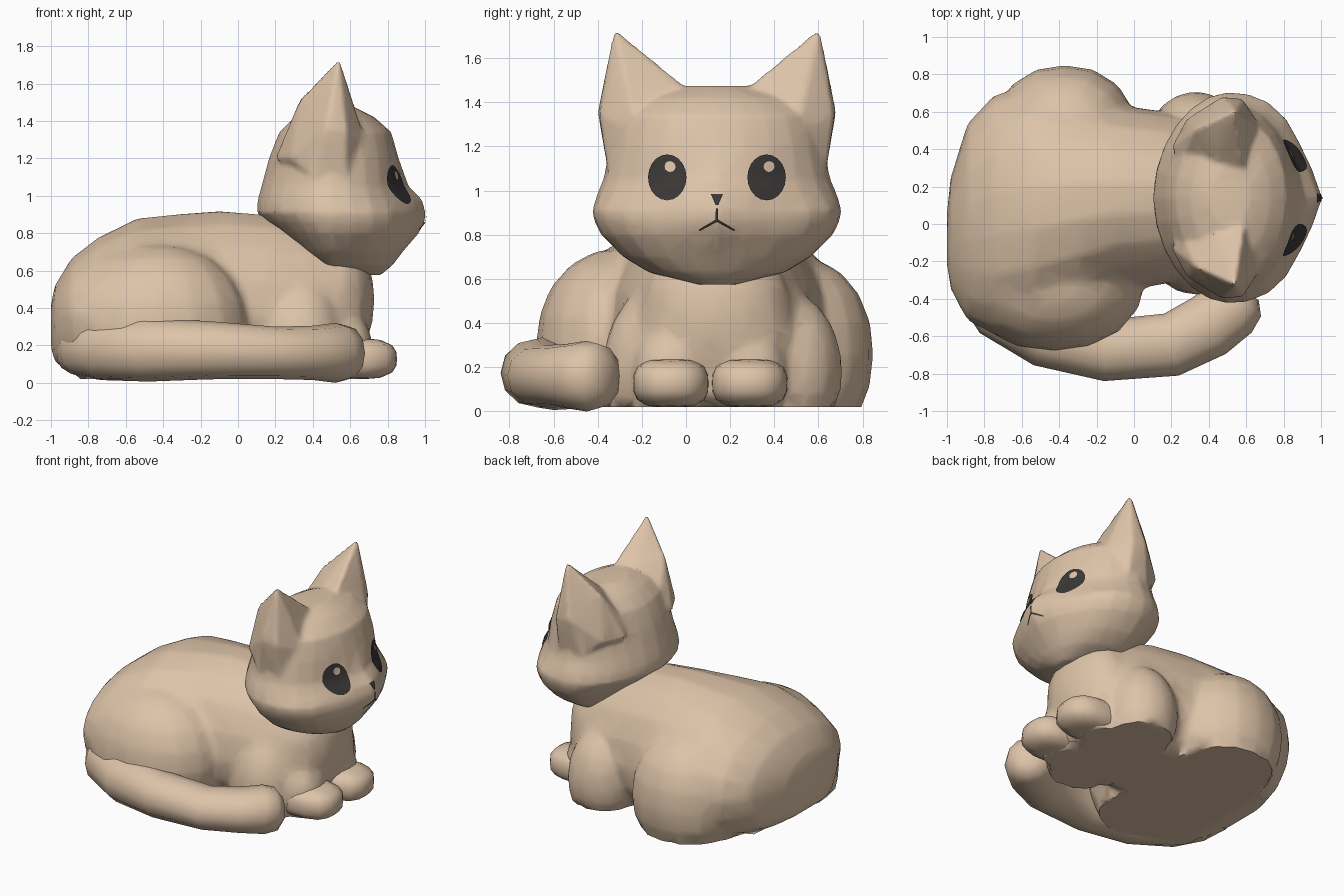
import bpy, bmesh, math
from mathutils import Vector
from mathutils.bvhtree import BVHTree

if "Cube" in bpy.data.objects:
    bpy.data.objects.remove(bpy.data.objects["Cube"])

CY = 0.14  # symmetry line of head, chest and front legs


def material(name, rgb):
    m = bpy.data.materials.new(name)
    m.diffuse_color = (*rgb, 1)
    m.use_nodes = True
    m.node_tree.nodes["Principled BSDF"].inputs["Base Color"].default_value = m.diffuse_color
    return m


FUR = material("warm beige", (0.73, 0.55, 0.395))
DARK = material("charcoal", (0.043, 0.038, 0.038))


def select(obs):
    bpy.ops.object.select_all(action='DESELECT')
    for ob in obs:
        ob.select_set(True)
    bpy.context.view_layer.objects.active = obs[0]


def finish(name, bm, mat, angle=40):
    bmesh.ops.recalc_face_normals(bm, faces=bm.faces)
    me = bpy.data.meshes.new(name)
    bm.to_mesh(me)
    bm.free()
    me.materials.append(mat)
    ob = bpy.data.objects.new(name, me)
    bpy.context.collection.objects.link(ob)
    select([ob])
    bpy.ops.object.shade_smooth_by_angle(angle=math.radians(angle))
    return ob


def loft(name, rings, mat, angle=40):
    bm = bmesh.new()
    vs = [[bm.verts.new(p) for p in r] for r in rings]
    n = len(vs[0])
    for a, b in zip(vs, vs[1:]):
        for i in range(n):
            j = (i + 1) % n
            bm.faces.new((a[i], a[j], b[j], b[i]))
    bm.faces.new(vs[0])
    bm.faces.new(vs[-1])
    return finish(name, bm, mat, angle)


def super_ring(n, power):
    pts = []
    for i in range(n):
        t = 2 * math.pi * i / n
        c, s = math.cos(t), math.sin(t)
        r = (abs(c) ** power + abs(s) ** power) ** (-1 / power)
        pts.append((c * r, s * r))
    return pts


def blob(name, center, radii, power=2.0, floor=0.02):
    bm = bmesh.new()
    bmesh.ops.create_uvsphere(bm, u_segments=16, v_segments=10, radius=1)
    for v in bm.verts:
        d = v.co.normalized()
        r = sum(abs(k) ** power for k in d) ** (-1 / power)
        v.co = Vector([center[k] + radii[k] * d[k] * r for k in range(3)])
        v.co.z = max(v.co.z, floor)
    return finish(name, bm, FUR, 50)


def merge(parts, voxel, iterations, ratio):
    """Blend overlapping parts into one soft, low-poly skin."""
    select(parts)
    bpy.ops.object.join()
    ob = parts[0]
    for kind, settings in (("REMESH", {"mode": 'VOXEL', "voxel_size": voxel}),
                           ("SMOOTH", {"factor": 0.5, "iterations": iterations}),
                           ("DECIMATE", {"ratio": ratio})):
        mod = ob.modifiers.new(kind.lower(), kind)
        for key, value in settings.items():
            setattr(mod, key, value)
        bpy.ops.object.modifier_apply(modifier=mod.name)
    for v in ob.data.vertices:
        if v.co.z < 0.05:
            v.co.z = 0.02
    bpy.ops.object.shade_smooth_by_angle(angle=math.radians(50))
    return ob


# Torso: sections along x (x, centre y, half width, top, bottom)
torso = [(-1.0, -0.08, 0.14, 0.42, 0.19), (-0.98, -0.05, 0.30, 0.52, 0.11),
         (-0.89, 0.01, 0.53, 0.67, 0.06), (-0.75, 0.05, 0.64, 0.78, 0.02),
         (-0.54, 0.09, 0.66, 0.885, 0.02), (-0.30, 0.12, 0.58, 0.91, 0.02),
         (-0.10, 0.14, 0.50, 0.925, 0.02), (0.15, 0.14, 0.465, 0.905, 0.02),
         (0.40, 0.14, 0.40, 0.85, 0.02), (0.56, 0.14, 0.34, 0.74, 0.04),
         (0.66, 0.14, 0.26, 0.60, 0.06)]
rings = []
for x, yc, hw, top, bot in torso:
    ring = []
    for c, s in super_ring(18, 2.0):
        z = 0.36 + (top - 0.36) * s if s > 0 else max(bot, 0.36 + 1.3 * (0.36 - bot) * s)
        ring.append((x, yc + hw * c, z))
    rings.append(ring)
parts = [loft("body", rings, FUR, 50)]

# Chest, haunches, upper arms and forearms, blended with the torso
parts.append(blob("chest", (0.48, CY, 0.44), (0.25, 0.34, 0.36), 2.2))
parts.append(blob("right_haunch", (-0.43, -0.30, 0.30), (0.49, 0.38, 0.44), 2.1))
parts.append(blob("left_haunch", (-0.37, 0.46, 0.26), (0.39, 0.39, 0.45), 2.2))
parts.append(blob("right_upper_arm", (0.33, -0.14, 0.18), (0.25, 0.24, 0.38), 2.0))
parts.append(blob("left_upper_arm", (0.33, 0.46, 0.18), (0.25, 0.25, 0.36), 2.0))
for s in (-1, 1):
    parts.append(blob("forearm", (0.54, CY - 0.03 + s * 0.18, 0.18), (0.18, 0.17, 0.20), 2.3))
merge(parts, 0.025, 5, 0.1)

# Front paws
for side, s in (("right", -1), ("left", 1)):
    blob(side + "_front_paw", (0.60, CY - 0.03 + s * 0.178, 0.128), (0.25, 0.172, 0.112), 3.0)

# Tail: tube wrapped along the right flank (x, y, radius, height radius)
path = [(-0.90, -0.16, 0.09, 0.12), (-0.84, -0.32, 0.13, 0.15), (-0.73, -0.46, 0.155, 0.165),
        (-0.48, -0.60, 0.165, 0.17), (-0.15, -0.675, 0.165, 0.155), (0.20, -0.645, 0.17, 0.14),
        (0.40, -0.545, 0.175, 0.145), (0.52, -0.45, 0.17, 0.16), (0.58, -0.395, 0.14, 0.145),
        (0.61, -0.36, 0.075, 0.08)]
rings = []
for i, (x, y, r, h) in enumerate(path):
    a, b = path[max(i - 1, 0)], path[min(i + 1, len(path) - 1)]
    d = Vector((b[0] - a[0], b[1] - a[1])).normalized()
    zc = 0.185 - 0.025 * i / 9 if i < 5 else 0.16
    rings.append([(x - d.y * c * r, y + d.x * c * r, max(zc + h * s, 0.0))
                  for c, s in super_ring(12, 2.1)])
loft("tail", rings, FUR, 50)

# Head: horizontal sections (z, back x, front x, half width) with a muzzle bump
skull = [(0.575, 0.48, 0.76, 0.10), (0.63, 0.41, 0.82, 0.31), (0.70, 0.33, 0.86, 0.425),
         (0.80, 0.22, 0.91, 0.525), (0.86, 0.15, 0.92, 0.555), (0.91, 0.10, 0.915, 0.565),
         (0.98, 0.105, 0.905, 0.545), (1.05, 0.125, 0.87, 0.515), (1.20, 0.165, 0.857, 0.485),
         (1.34, 0.22, 0.82, 0.45), (1.42, 0.30, 0.73, 0.34), (1.475, 0.40, 0.62, 0.16)]
rings = []
for z, xb, xf, hw in skull:
    xc = min(0.5, (xb + xf) / 2) if z > 0.6 else (xb + xf) / 2
    sz = 0.19 if z < 0.93 else 0.14
    ring = []
    for front, back in zip(super_ring(24, 2.4 if z < 0.95 else 2.0), super_ring(24, 1.85)):
        c, s = front if front[0] > 0 else back
        x = xc + c * ((xf - xc) if c > 0 else (xc - xb))
        if c > 0:
            x += 0.092 * math.exp(-(s * hw / 0.18) ** 2 - ((z - 0.93) / sz) ** 2)
        ring.append((x, CY + s * hw, z))
    rings.append(ring)
parts = [loft("head", rings, FUR, 45)]

# Ears: pointed hulls flowing out of the head, mirrored (x, offset from centre, z)
ear = [(0.58, 0.495, 1.10), (0.42, 0.49, 1.08), (0.28, 0.42, 1.20), (0.47, 0.54, 1.36),
       (0.58, 0.53, 1.34), (0.54, 0.465, 1.735), (0.59, 0.13, 1.46), (0.24, 0.16, 1.25),
       (0.20, 0.27, 1.20), (0.33, 0.37, 1.515), (0.45, 0.18, 1.46), (0.69, 0.36, 1.27)]
for s in (-1, 1):
    bm = bmesh.new()
    for x, o, z in ear:
        bm.verts.new((x, CY + s * o, z))
    bmesh.ops.convex_hull(bm, input=bm.verts)
    parts.append(finish("ear", bm, FUR))
head = merge(parts, 0.016, 4, 0.12)

# Face details: thin plates laid on the front of the head
tree = BVHTree.FromPolygons([v.co for v in head.data.vertices],
                            [p.vertices for p in head.data.polygons])


def on_face(y, z, lift):
    hit, normal, _, _ = tree.ray_cast(Vector((2, y, z)), Vector((-1, 0, 0)))
    return hit + Vector((lift, 0, 0))


def disc(name, y, z, ry, rz, mat, lift, n=20):
    bm = bmesh.new()
    mid = bm.verts.new(on_face(y, z, lift))
    prev = None
    for k in (0.25, 0.5, 0.75, 1.0):
        ring = [bm.verts.new(on_face(y + ry * k * math.cos(2 * math.pi * i / n),
                                     z + rz * k * math.sin(2 * math.pi * i / n), lift))
                for i in range(n)]
        for i in range(n):
            j = (i + 1) % n
            bm.faces.new((prev[i], ring[i], ring[j], prev[j]) if prev else (mid, ring[i], ring[j]))
        prev = ring
    finish(name, bm, mat)


def stroke(name, a, b, wa, wb, steps=5):
    bm = bmesh.new()
    a, b = Vector(a), Vector(b)
    side = Vector((-(b - a).y, (b - a).x)).normalized()
    prev = None
    for i in range(steps + 1):
        t = i / steps
        p, w = a.lerp(b, t), wa + (wb - wa) * t
        pair = [bm.verts.new(on_face(*(p + side * k * w), 0.008)) for k in (-0.5, 0.5)]
        if prev:
            bm.faces.new((prev[0], prev[1], pair[1], pair[0]))
        prev = pair
    finish(name, bm, DARK)


for side, s in (("right", -1), ("left", 1)):
    y = CY + s * 0.225
    disc(side + "_eye", y, 1.06, 0.087, 0.104, DARK, 0.008)
    disc(side + "_eye_glint", y + 0.012, 1.11, 0.026, 0.026, FUR, 0.015, 12)
    stroke(side + "_mouth_line", (CY, 0.865), (CY + s * 0.08, 0.82), 0.012, 0.008)
stroke("mouth_middle", (CY, 0.92), (CY, 0.865), 0.010, 0.012)
stroke("nose", (CY, 0.985), (CY, 0.935), 0.055, 0.012)
